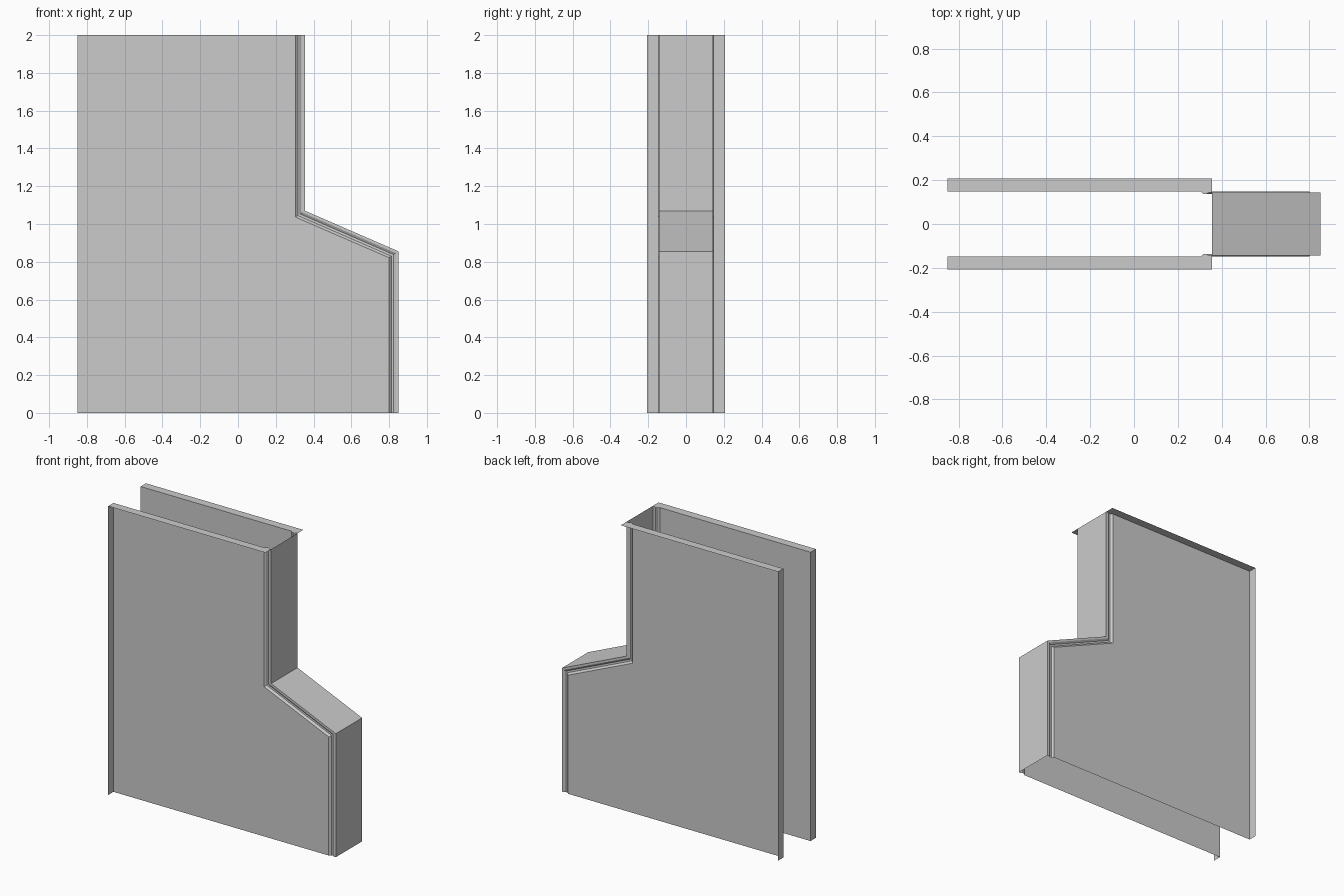
import bpy, bmesh
from mathutils import Vector

if "Cube" in bpy.data.objects:
    bpy.data.objects.remove(bpy.data.objects["Cube"])

TOP, LEFT, OUT, PANEL_Y = 2.0, -0.85, 0.207, 0.149
# stepped outline of the cabinet front edge (x, z)
EDGE = [Vector(p) for p in ((0.355, TOP), (0.355, 1.07), (0.85, 0.855), (0.85, 0))]
# edge moulding: (inset from the outline, half depth)
MOULD = [(0.0, 0.144), (0.014, 0.144), (0.026, 0.136), (0.038, 0.137), (0.051, PANEL_Y)]


def inset(path, d):
    """Offset the outline inward with mitred corners."""
    norms = []
    for a, b in zip(path, path[1:]):
        t = (b - a).normalized()
        norms.append(Vector((t.y, -t.x)))
    pts = []
    for i, p in enumerate(path):
        n1, n2 = norms[max(i - 1, 0)], norms[min(i, len(norms) - 1)]
        pts.append(p + (n1 + n2) * (d / (1 + n1.dot(n2))))
    return pts


def build(name, faces, mirror=False, facing=None):
    bm = bmesh.new()
    for f in faces:
        bm.faces.new([bm.verts.new(v) for v in f])
    bmesh.ops.remove_doubles(bm, verts=bm.verts, dist=1e-5)
    bmesh.ops.recalc_face_normals(bm, faces=bm.faces)
    bm.faces.ensure_lookup_table()
    if facing and bm.faces[0].normal.dot(Vector(facing)) < 0:
        bmesh.ops.reverse_faces(bm, faces=bm.faces)
    me = bpy.data.meshes.new(name)
    bm.to_mesh(me)
    bm.free()
    ob = bpy.data.objects.new(name, me)
    bpy.context.collection.objects.link(ob)
    if mirror:
        m = ob.modifiers.new("mirror", 'MIRROR')
        m.use_axis = (False, True, False)
        m.use_mirror_merge = False
    return ob


rows = [[Vector((p.x, -y, p.y)) for p in inset(EDGE, d)] for d, y in MOULD]

# flat side panels, mirrored front to back
panel = rows[-1] + [Vector((LEFT, -PANEL_Y, 0)), Vector((LEFT, -PANEL_Y, TOP))]
build("side_panel", [panel], True, (0, -1, 0))

# moulding strips along the stepped edge
strips = [(a[i], a[i + 1], b[i + 1], b[i])
          for a, b in zip(rows, rows[1:]) for i in range(len(EDGE) - 1)]
build("edge_moulding", strips, True, (0, -1, 0))

# outward flange along the top, following the moulding
top = [r[0] for r in rows] + [(LEFT, -PANEL_Y, TOP), (LEFT, -OUT, TOP), (EDGE[0].x, -OUT, TOP)]
build("top_flange", [top], True, (0, 0, 1))

# outward flange down the rear edge
build("rear_flange", [[(LEFT, -PANEL_Y, 0), (LEFT, -OUT, 0), (LEFT, -OUT, TOP),
                       (LEFT, -PANEL_Y, TOP)]], True, (-1, 0, 0))

# stepped wall joining the two sides
h = MOULD[0][1]
wall = [[(a.x, -h, a.y), (b.x, -h, b.y), (b.x, h, b.y), (a.x, h, a.y)]
        for a, b in zip(EDGE, EDGE[1:])]
build("stepped_wall", wall, False, (1, 0, 0))
